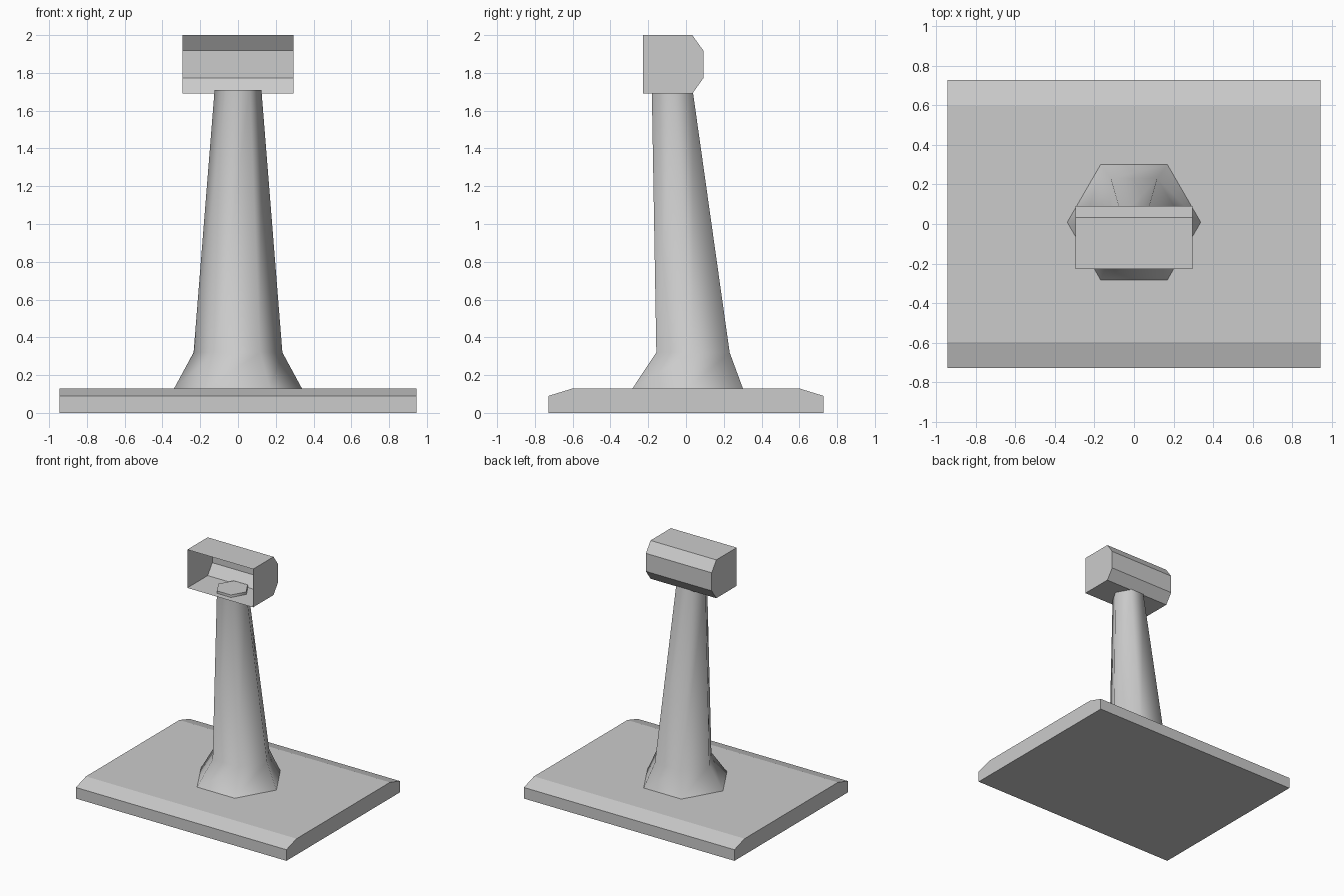
import bpy
import bmesh
import math

cube = bpy.data.objects.get("Cube")
if cube:
    bpy.data.objects.remove(cube, do_unlink=True)

# Single plain grey
grey = bpy.data.materials.new("plain grey")
grey.use_nodes = True
GREY = (0.6, 0.6, 0.6, 1)
grey.diffuse_color = GREY
grey.node_tree.nodes["Principled BSDF"].inputs["Base Color"].default_value = GREY


def finish(name, bm):
    mesh = bpy.data.meshes.new(name)
    bm.to_mesh(mesh)
    bm.free()
    mesh.materials.append(grey)
    obj = bpy.data.objects.new(name, mesh)
    bpy.context.collection.objects.link(obj)
    return obj


def extrude_profile(name, profile, half_width, open_front=False):
    """Extrude a (y, z) outline along x; the outline's closing side may stay open."""
    bm = bmesh.new()
    left, right = ([bm.verts.new((x, y, z)) for y, z in profile]
                   for x in (half_width, -half_width))
    bm.faces.new(left)
    bm.faces.new(right[::-1])
    n = len(profile)
    for i in range(n - 1 if open_front else n):
        j = (i + 1) % n
        bm.faces.new((left[j], left[i], right[i], right[j]))
    return finish(name, bm)


# Base plate, bevelled along its front and back edges
extrude_profile("base_plate", [(-0.728, 0), (0.728, 0), (0.728, 0.09),
                               (0.598, 0.13), (-0.598, 0.13), (-0.728, 0.09)], 0.944)

# Thin head shell, chamfered at the back and open at the front
extrude_profile("head_shell", [(-0.228, 1.69), (0.033, 1.69), (0.092, 1.772),
                               (0.092, 1.918), (0.033, 2), (-0.228, 2)], 0.295, True)

# Leaning hexagonal post with a flared foot: (z, centre y, radius x, half depth y)
rings = [(0.13, 0.009, 0.338, 0.292), (0.32, 0.037, 0.235, 0.194),
         (1.71, -0.073, 0.124, 0.108)]
bm = bmesh.new()
loops = []
for z, cy, rx, depth in rings:
    ry = depth / math.sin(math.pi / 3)
    loops.append([bm.verts.new((rx * math.cos(a), cy + ry * math.sin(a), z))
                  for a in (k * math.pi / 3 for k in range(6))])
for low, high in zip(loops, loops[1:]):
    for i in range(6):
        j = (i + 1) % 6
        bm.faces.new((low[i], low[j], high[j], high[i]))
bm.faces.new(loops[-1])
post = finish("post", bm)

# Smooth sides, crisp cap
bpy.ops.object.select_all(action="DESELECT")
post.select_set(True)
bpy.context.view_layer.objects.active = post
bpy.ops.object.shade_smooth_by_angle(angle=math.radians(70))
